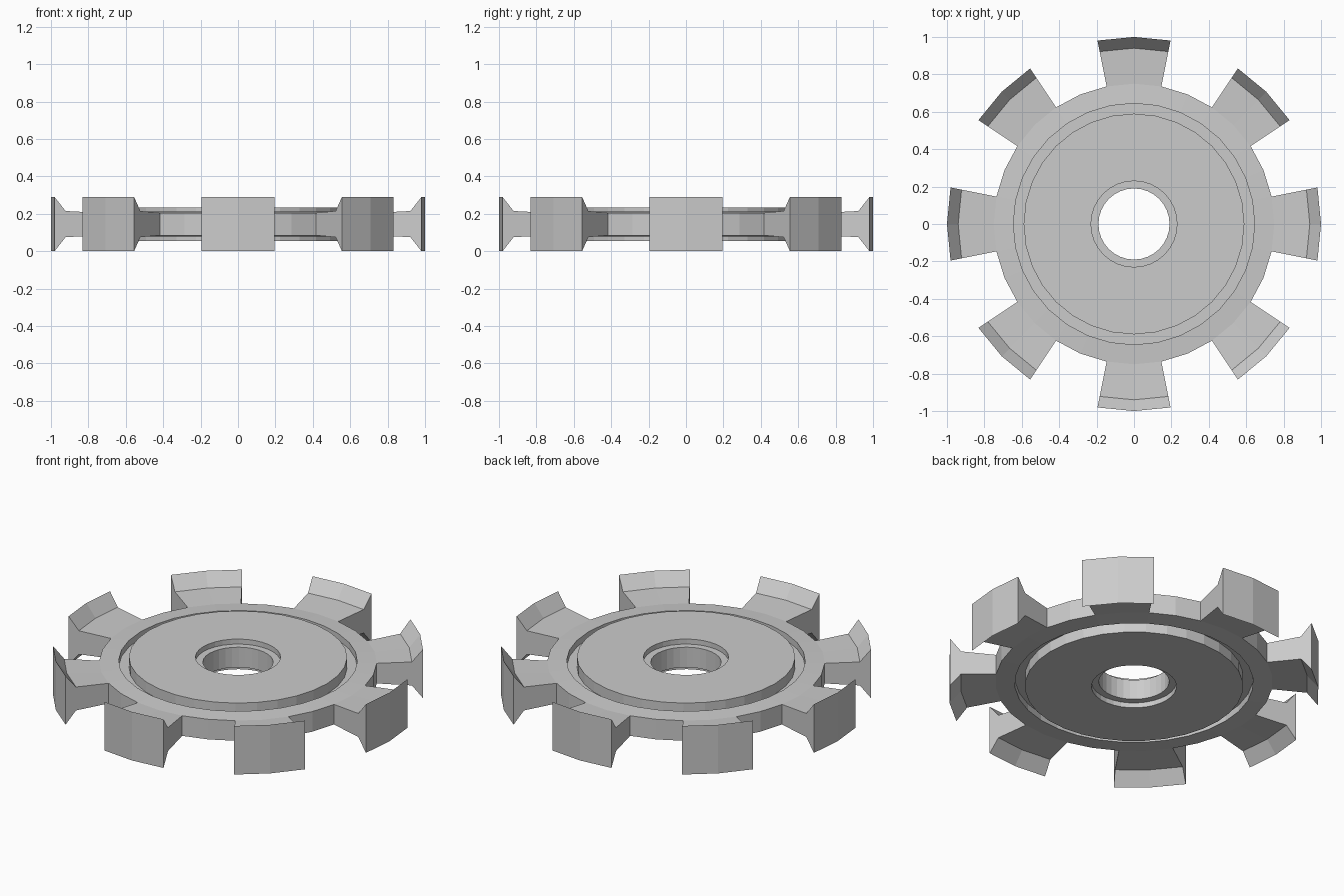
import bpy, bmesh
from math import sin, cos, pi

if "Cube" in bpy.data.objects:
    bpy.data.objects.remove(bpy.data.objects["Cube"])

SEGMENTS = 32          # sides round the wheel; each tooth and gap spans two
MID = 0.145            # half height, the wheel is mirrored about this level


def mirrored(half):
    """Profile of (radius, height above mid) on top, then its mirror below."""
    return ([(r, MID + h) for r, h in half] +
            [(r, MID - h) for r, h in reversed(half)])


def sweep(bm, profile, seg, skip=None):
    """Sweep a closed profile through one segment of the circle."""
    rings = []
    for k in (seg, seg + 1):
        a = 2 * pi * k / SEGMENTS
        rings.append([bm.verts.new((r * cos(a), r * sin(a), z)) for r, z in profile])
    n = len(profile)
    for i in range(n):
        if i != skip:
            j = (i + 1) % n
            bm.faces.new((rings[0][i], rings[0][j], rings[1][j], rings[1][i]))
    return rings


# Web: bore, counterbore, raised plate, groove and rim
web = mirrored([(0.19, 0.06), (0.23, 0.06), (0.23, 0.09), (0.59, 0.09),
                (0.59, 0.028), (0.645, 0.028), (0.645, 0.067), (0.75, 0.06)])
web_outer = len(web) // 2 - 1

# Tooth: thin arm flaring to a full-height outer face
tooth = mirrored([(0.75, 0.06), (0.94, 0.07), (1.0, 0.145)])

bm = bmesh.new()
for s in range(SEGMENTS):
    phase = (s + 1) % 4
    is_tooth = phase < 2
    sweep(bm, web, s, web_outer if is_tooth else None)
    if is_tooth:
        start, end = sweep(bm, tooth, s, len(tooth) - 1)
        bm.faces.new(start if phase == 0 else end)

bmesh.ops.remove_doubles(bm, verts=bm.verts, dist=1e-4)
bmesh.ops.recalc_face_normals(bm, faces=bm.faces)
mesh = bpy.data.meshes.new("toothed_wheel")
bm.to_mesh(mesh)
bm.free()
wheel = bpy.data.objects.new("toothed_wheel", mesh)
bpy.context.collection.objects.link(wheel)
